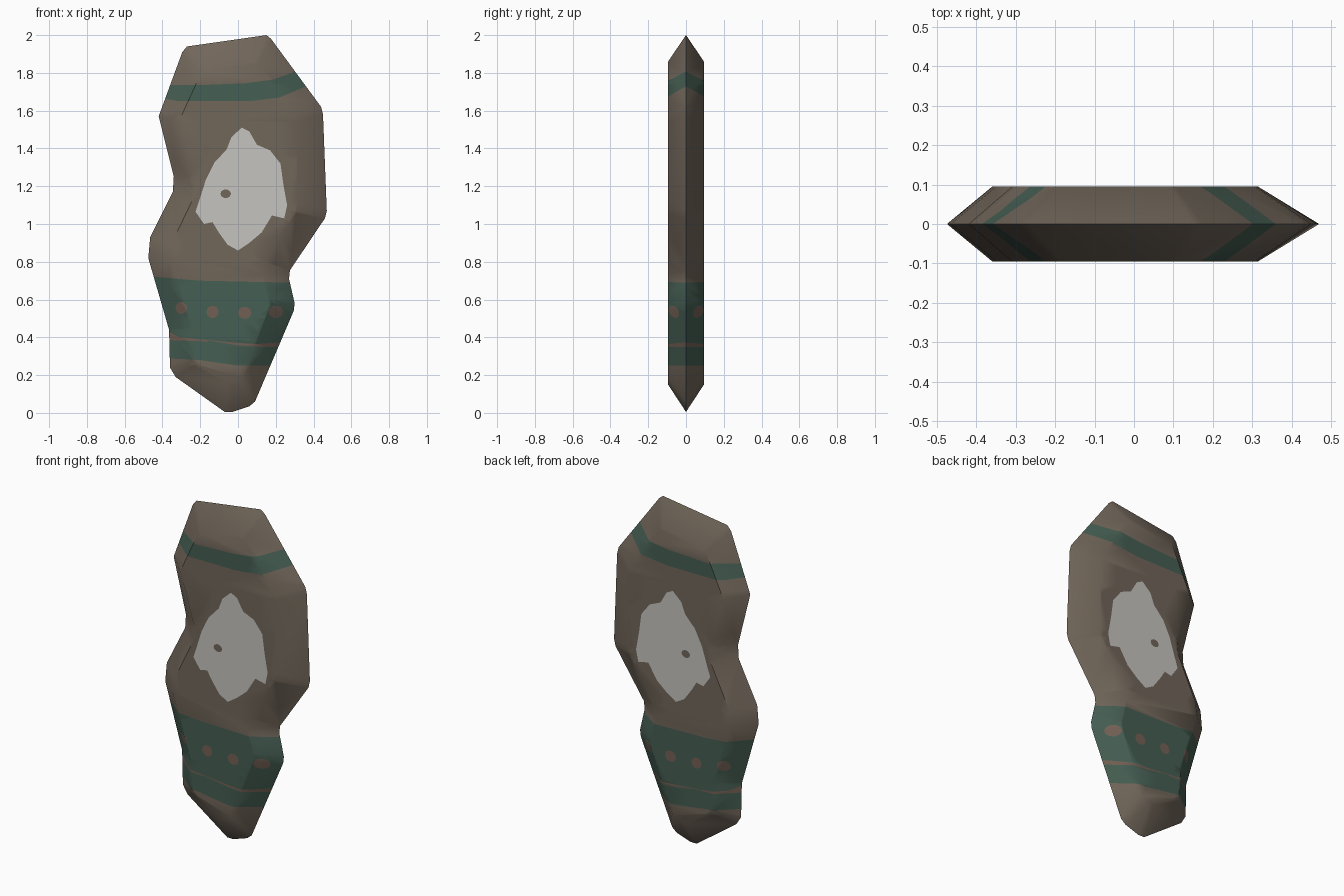
import bpy, bmesh, math
from mathutils import Vector

if "Cube" in bpy.data.objects:
    bpy.data.objects.remove(bpy.data.objects["Cube"])

HALF = 0.095  # half thickness of the slab


def material(name, rgb):
    m = bpy.data.materials.new(name)
    m.diffuse_color = (*rgb, 1)
    m.use_nodes = True
    m.node_tree.nodes["Principled BSDF"].inputs["Base Color"].default_value = m.diffuse_color
    return m


MATS = [material("stone brown", (0.165, 0.133, 0.102)),
        material("dull green", (0.060, 0.112, 0.085)),
        material("pale grey", (0.56, 0.55, 0.52)),
        material("red brown", (0.17, 0.118, 0.09))]
BROWN, GREEN, PALE, RED = range(4)

# rim x, z at y = 0, then matching corner of the flat face x, z
OUTLINE = [(-.27, 1.94, -.18, 1.81), (.15, 2.0, .09, 1.86), (.175, 1.98, .105, 1.85),
           (.44, 1.62, .305, 1.57), (.45, 1.58, .31, 1.54), (.47, 1.07, .315, 1.11),
           (.46, 1.03, .31, 1.07), (.275, .755, .14, .80), (.27, .71, .13, .73),
           (.30, .58, .17, .60), (.295, .54, .165, .56), (.09, .06, .02, .185),
           (.06, .035, .0, .165), (-.03, .005, -.03, .15), (-.07, .005, -.055, .155),
           (-.33, .19, -.22, .26), (-.36, .24, -.24, .29), (-.365, .44, -.245, .45),
           (-.475, .82, -.36, .82), (-.465, .93, -.35, .90), (-.345, 1.17, -.23, 1.15),
           (-.34, 1.25, -.22, 1.25), (-.42, 1.57, -.31, 1.55), (-.295, 1.91, -.195, 1.80)]

# painted regions as x, z polygons
TOP_BAND = [(-.6, 1.74), (-.2, 1.735), (.04, 1.745), (.19, 1.765), (.31, 1.81), (.6, 1.95),
            (.6, 1.83), (.35, 1.725), (.22, 1.67), (.06, 1.65), (-.31, 1.65), (-.6, 1.70)]
LOW_BAND = [(-.6, .735), (-.44, .72), (-.2, .70), (.25, .69), (.6, .70),
            (.6, .25), (.0, .25), (-.2, .28), (-.6, .30)]
STREAK_R = [(-.2, .39), (0, .37), (.1, .365), (.4, .385), (.4, .345), (.1, .35), (0, .358)]
STREAK_L = [(-.5, .44), (-.36, .425), (-.31, .40), (-.16, .385), (-.16, .378), (-.5, .39)]
SPLASH = [(.02, 1.51), (.06, 1.49), (.10, 1.42), (.17, 1.39), (.225, 1.32), (.24, 1.21),
          (.26, 1.10), (.245, 1.03), (.18, 1.045), (.125, .955), (.06, .90), (0, .86),
          (-.055, .89), (-.105, .96), (-.135, 1.01), (-.18, 1.0), (-.225, 1.065),
          (-.2, 1.14), (-.17, 1.235), (-.125, 1.325), (-.06, 1.395), (-.035, 1.46)]


def oval(x, z, rx, rz, n=10):
    return [(x + rx * math.cos(math.tau * i / n), z + rz * math.sin(math.tau * i / n))
            for i in range(n)]


def inside(p, poly):
    hit = False
    for (ax, az), (bx, bz) in zip(poly, poly[1:] + poly[:1]):
        if (az > p.z) != (bz > p.z) and p.x < (bx - ax) * (p.z - az) / (bz - az) + ax:
            hit = not hit
    return hit


def paint(bm, poly, index):
    """Cut the polygon's edges into the nearby faces and colour what lies inside."""
    xs, zs = zip(*poly)

    def near(f):
        fx = [v.co.x for v in f.verts]
        fz = [v.co.z for v in f.verts]
        return (max(fx) > min(xs) and min(fx) < max(xs)
                and max(fz) > min(zs) and min(fz) < max(zs))

    for (ax, az), (bx, bz) in zip(poly, poly[1:] + poly[:1]):
        faces = [f for f in bm.faces if near(f)]
        geom = list({e for f in faces for e in f.edges}) + list({v for f in faces for v in f.verts})
        bmesh.ops.bisect_plane(bm, geom=faces + geom, dist=1e-5,
                               plane_co=(ax, 0, az), plane_no=Vector((bz - az, 0, ax - bx)))
    for f in bm.faces:
        if inside(f.calc_center_median(), poly):
            f.material_index = index


# front half of the slab: flat face plus sloping border
bm = bmesh.new()
rim = [bm.verts.new((x, 0, z)) for x, z, _, _ in OUTLINE]
flat = [bm.verts.new((x, -HALF, z)) for _, _, x, z in OUTLINE]
bm.faces.new(flat)
n = len(rim)
for i in range(n):
    j = (i + 1) % n
    bm.faces.new((rim[i], rim[j], flat[j], flat[i]))
bmesh.ops.recalc_face_normals(bm, faces=bm.faces)
if max(bm.faces, key=lambda f: f.calc_area()).normal.y > 0:
    bmesh.ops.reverse_faces(bm, faces=bm.faces)
bmesh.ops.triangulate(bm, faces=bm.faces)

# painted bands, streaks, dots and splash
paint(bm, TOP_BAND, GREEN)
paint(bm, LOW_BAND, GREEN)
paint(bm, STREAK_R, RED)
paint(bm, STREAK_L, RED)
for x, z, r in ((-.30, .555, .031), (-.135, .535, .033), (.035, .53, .036), (.20, .535, .040)):
    paint(bm, oval(x, z, r, .033), RED)
paint(bm, SPLASH, PALE)
paint(bm, oval(-.065, 1.16, .028, .023), BROWN)

mesh = bpy.data.meshes.new("slab")
bm.to_mesh(mesh)
bm.free()
for m in MATS:
    mesh.materials.append(m)
slab = bpy.data.objects.new("slab", mesh)
bpy.context.collection.objects.link(slab)

# mirrored back half
mirror = slab.modifiers.new("back half", "MIRROR")
mirror.use_axis = (False, True, False)
mirror.merge_threshold = 1e-5
bpy.context.view_layer.objects.active = slab
slab.select_set(True)
bpy.ops.object.modifier_apply(modifier=mirror.name)
bpy.ops.object.shade_smooth_by_angle(angle=math.radians(40))
